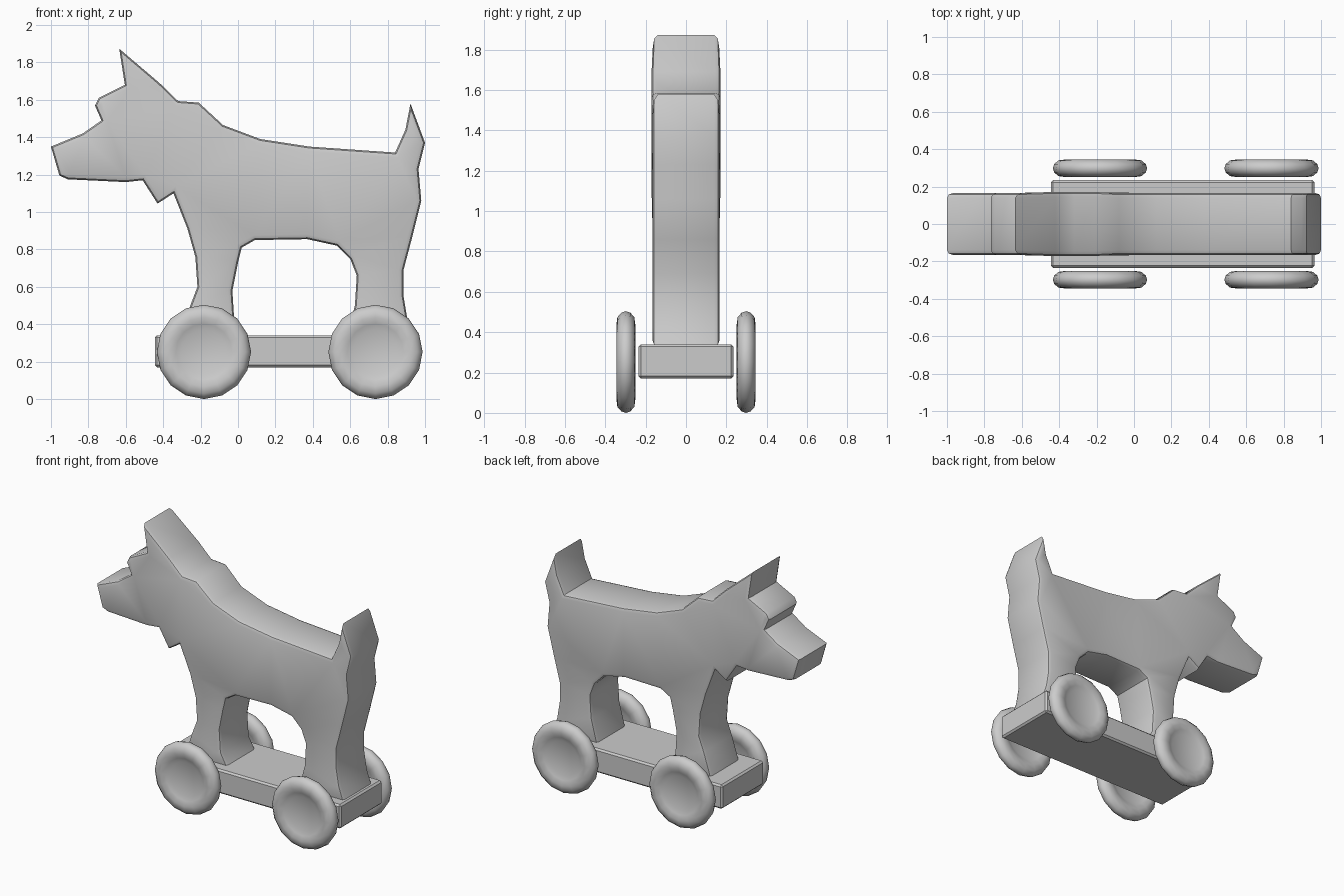
import bpy, bmesh, math
from mathutils import Matrix

if "Cube" in bpy.data.objects:
    bpy.data.objects.remove(bpy.data.objects["Cube"])


def finish(bm, name, angle):
    bmesh.ops.recalc_face_normals(bm, faces=bm.faces[:])
    mesh = bpy.data.meshes.new(name)
    bm.to_mesh(mesh)
    bm.free()
    ob = bpy.data.objects.new(name, mesh)
    bpy.context.collection.objects.link(ob)
    bpy.ops.object.select_all(action='DESELECT')
    ob.select_set(True)
    bpy.context.view_layer.objects.active = ob
    bpy.ops.object.shade_smooth_by_angle(angle=math.radians(angle))
    return ob


# Dog body: side silhouette (x, z), extruded across y
outline = [
    # head and ear
    (-1.0, 1.35), (-.83, 1.42), (-.73, 1.49), (-.765, 1.57), (-.745, 1.61),
    (-.605, 1.68), (-.635, 1.873), (-.42, 1.69), (-.32, 1.593),
    # back and tail
    (-.21, 1.585), (-.08, 1.465), (.12, 1.39), (.38, 1.35), (.84, 1.318),
    (.895, 1.44), (.922, 1.58), (1.0, 1.37), (.965, 1.23), (.98, 1.06),
    # hind leg
    (.93, .86), (.885, .69), (.885, .55), (.905, .43), (.94, .33),
    (.58, .33), (.625, .50), (.635, .66), (.60, .75), (.53, .82),
    # belly and front leg
    (.37, .855), (.09, .85), (.02, .81), (0, .73), (-.03, .58), (-.02, .42),
    (.03, .33), (-.31, .33), (-.255, .50), (-.217, .60), (-.228, .76),
    # chest and jaw
    (-.27, .91), (-.345, 1.10), (-.43, 1.045), (-.51, 1.17), (-.60, 1.16),
    (-.91, 1.175), (-.955, 1.195)]
half = .165
bm = bmesh.new()
near = bm.faces.new([bm.verts.new((x, -half, z)) for x, z in outline])
ext = bmesh.ops.extrude_face_region(bm, geom=[near], use_keep_orig=True)
for v in ext['geom']:
    if isinstance(v, bmesh.types.BMVert):
        v.co.y = half
rim = [e for e in bm.edges if abs(e.verts[0].co.y - e.verts[1].co.y) < .01]
bmesh.ops.recalc_face_normals(bm, faces=bm.faces[:])
bmesh.ops.bevel(bm, geom=rim, offset=.026, segments=2, profile=.5,
                affect='EDGES', clamp_overlap=False)
# slight swelling at the neck ruff
for v in bm.verts:
    if -.46 < v.co.x < -.18 and v.co.z > 1.03:
        v.co.y *= 1.04
bmesh.ops.triangulate(bm, faces=[f for f in bm.faces if len(f.verts) > 4])
finish(bm, "dog_body", 42)

# Base board
bm = bmesh.new()
bmesh.ops.create_cube(bm, size=1, matrix=Matrix.Translation((.26, 0, .255))
                      @ Matrix.Diagonal((1.41, .47, .17, 1)))
bmesh.ops.bevel(bm, geom=bm.edges[:], offset=.012, segments=1, affect='EDGES')
finish(bm, "base_board", 20)

# Wheels: rounded tyre with dished hub, (radius, half-thickness offset)
side = [(0, .022), (.12, .024), (.15, .036), (.185, .047), (.222, .042), (.245, .022)]
section = side + [(.252, 0)] + [(r, -t) for r, t in reversed(side)]


def wheel(name, x, y):
    bm = bmesh.new()
    vs = [bm.verts.new((r, t, 0)) for r, t in section]
    es = [bm.edges.new(p) for p in zip(vs, vs[1:])]
    bmesh.ops.spin(bm, geom=vs + es, cent=(0, 0, 0), axis=(0, 1, 0),
                   angle=math.tau, steps=16)
    bmesh.ops.remove_doubles(bm, verts=bm.verts[:], dist=.0005)
    bmesh.ops.translate(bm, verts=bm.verts[:], vec=(x, y, .252))
    finish(bm, name, 50)


for end, x in (("front", -.182), ("rear", .735)):
    for hand, s in (("near", -1), ("far", 1)):
        wheel(f"{end}_wheel_{hand}", x, s * .298)
